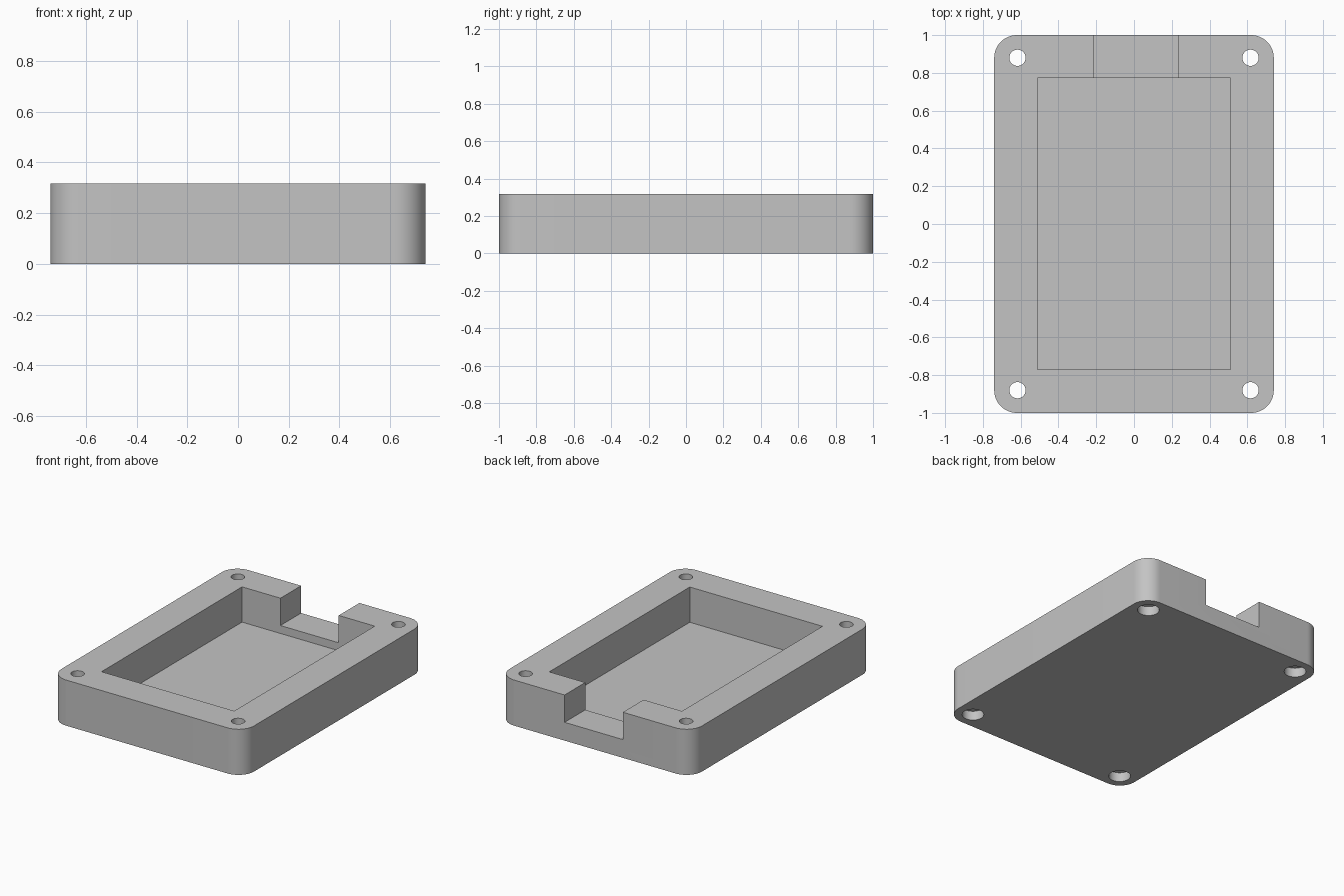
import bpy
import bmesh
from math import cos, sin, pi, radians

default = bpy.data.objects.get("Cube")
if default:
    bpy.data.objects.remove(default, do_unlink=True)

HALF_X, HALF_Y, HEIGHT, CORNER = 0.74, 1.0, 0.317, 0.12
HOLE_X, HOLE_Y = 0.617, 0.88

grey = bpy.data.materials.new("plain_grey")
grey.use_nodes = True
colour = (0.55, 0.55, 0.55, 1)
grey.diffuse_color = colour
grey.node_tree.nodes["Principled BSDF"].inputs["Base Color"].default_value = colour


def prism(name, outline, z0, z1):
    """Extrude a flat outline from z0 up to z1."""
    bm = bmesh.new()
    base = bm.faces.new([bm.verts.new((x, y, z0)) for x, y in outline])
    top = bmesh.ops.extrude_face_region(bm, geom=[base])["geom"]
    verts = [v for v in top if isinstance(v, bmesh.types.BMVert)]
    bmesh.ops.translate(bm, verts=verts, vec=(0, 0, z1 - z0))
    bmesh.ops.recalc_face_normals(bm, faces=bm.faces)
    mesh = bpy.data.meshes.new(name)
    bm.to_mesh(mesh)
    bm.free()
    mesh.materials.append(grey)
    obj = bpy.data.objects.new(name, mesh)
    bpy.context.collection.objects.link(obj)
    return obj


def rectangle(x0, x1, y0, y1):
    return [(x0, y0), (x1, y0), (x1, y1), (x0, y1)]


def circle(cx, cy, r, n=48):
    return [(cx + r * cos(2 * pi * i / n), cy + r * sin(2 * pi * i / n)) for i in range(n)]


def rounded_rectangle(hx, hy, r, steps=16):
    points = []
    for k, (sx, sy) in enumerate([(1, 1), (-1, 1), (-1, -1), (1, -1)]):
        for i in range(steps + 1):
            a = pi / 2 * (k + i / steps)
            points.append((sx * (hx - r) + r * cos(a), sy * (hy - r) + r * sin(a)))
    return points


def cut(target, cutter):
    """Subtract the cutter, then remove it."""
    cutter.hide_render = True
    mod = target.modifiers.new("cut", "BOOLEAN")
    mod.operation = "DIFFERENCE"
    mod.solver = "EXACT"
    mod.object = cutter
    bpy.ops.object.modifier_apply(modifier=mod.name)
    bpy.data.objects.remove(cutter, do_unlink=True)


# Rounded block
tray = prism("case_tray", rounded_rectangle(HALF_X, HALF_Y, CORNER), 0, HEIGHT)
bpy.ops.object.select_all(action="DESELECT")
bpy.context.view_layer.objects.active = tray
tray.select_set(True)

# Inner pocket and the cable notch through the back wall
cut(tray, prism("pocket_cutter", rectangle(-0.51, 0.51, -0.77, 0.773), 0.072, 0.5))
cut(tray, prism("notch_cutter", rectangle(-0.215, 0.233, 0.7, 1.1), 0.127, 0.5))

# Corner screw holes, each with a wider recess underneath
for sx in (-1, 1):
    for sy in (-1, 1):
        x, y = sx * HOLE_X, sy * HOLE_Y
        cut(tray, prism("screw_hole_cutter", circle(x, y, 0.043), -0.1, 0.5))
        cut(tray, prism("screw_recess_cutter", circle(x, y, 0.07), -0.1, 0.065))

bpy.ops.object.shade_smooth_by_angle(angle=radians(30))
